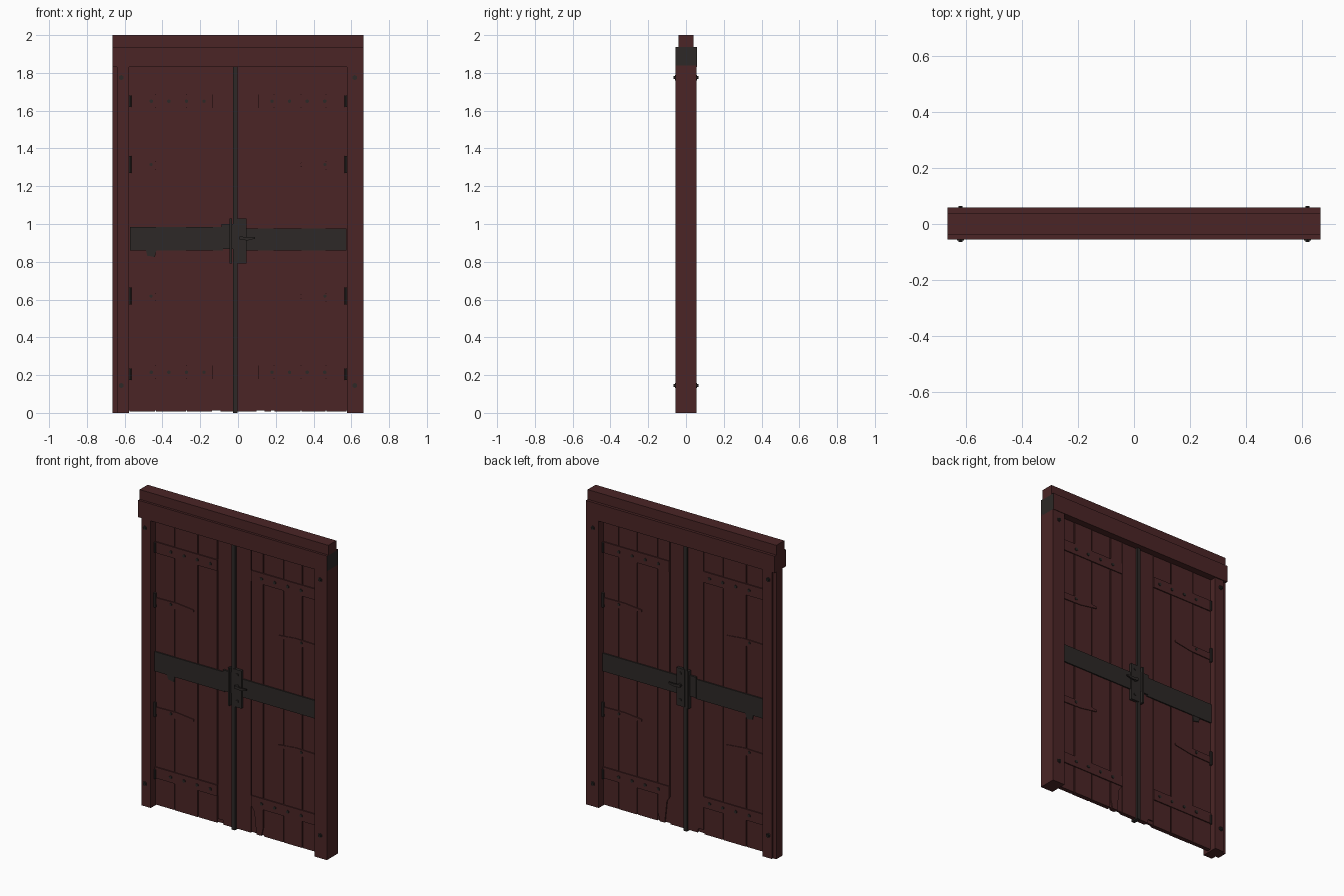
import bpy, bmesh, math
from mathutils import Matrix

if "Cube" in bpy.data.objects:
    bpy.data.objects.remove(bpy.data.objects["Cube"])


def material(name, rgb):
    m = bpy.data.materials.new(name)
    m.diffuse_color = (*rgb, 1)
    m.use_nodes = True
    m.node_tree.nodes["Principled BSDF"].inputs["Base Color"].default_value = m.diffuse_color
    return m


WOOD = material("red brown wood", (0.070, 0.0185, 0.019))
IRON = material("dark iron", (0.026, 0.0215, 0.020))


def finish(name, bm, mat):
    bmesh.ops.recalc_face_normals(bm, faces=bm.faces)
    me = bpy.data.meshes.new(name)
    bm.to_mesh(me)
    bm.free()
    me.materials.append(mat)
    ob = bpy.data.objects.new(name, me)
    bpy.context.collection.objects.link(ob)
    return ob


def prism(name, pts, y0, y1, mat):
    """Extrude an outline in the xz plane from y0 to y1."""
    bm = bmesh.new()
    f = bm.faces.new([bm.verts.new((x, y0, z)) for x, z in pts])
    r = bmesh.ops.extrude_face_region(bm, geom=[f])
    for v in r["geom"]:
        if isinstance(v, bmesh.types.BMVert):
            v.co.y = y1
    return finish(name, bm, mat)


def box(name, x0, x1, y0, y1, z0, z1, mat):
    return prism(name, [(x0, z0), (x1, z0), (x1, z1), (x0, z1)], y0, y1, mat)


def rod(name, x, y, z, r, length, mat, axis="Z", seg=8):
    bm = bmesh.new()
    rot = Matrix.Rotation(math.pi / 2, 4, "X") if axis == "Y" else Matrix()
    bmesh.ops.create_cone(bm, cap_ends=True, segments=seg, radius1=r, radius2=r,
                          depth=length, matrix=Matrix.Translation((x, y, z)) @ rot)
    return finish(name, bm, mat)


# frame posts: the left one has a set-in outer strip
box("left_post", -0.641, -0.577, -0.055, 0.052, 0, 1.84, WOOD)
box("left_post_outer_strip", -0.665, -0.64, -0.022, 0.040, 0, 1.84, WOOD)
box("right_post", 0.577, 0.665, -0.055, 0.055, 0, 1.84, WOOD)

# lintel with one dark end, and the smaller beam on top
lintel = box("lintel", -0.665, 0.665, -0.055, 0.058, 1.83, 1.938, WOOD)
lintel.data.materials.append(IRON)
for p in lintel.data.polygons:
    if p.normal.x > 0.9:
        p.material_index = 1
box("top_beam", -0.665, 0.665, -0.040, 0.040, 1.935, 2.0, WOOD)

# frame bolts through both posts
for x in (-0.618, 0.618):
    for z in (0.145, 1.775):
        rod("frame_bolt", x, 0, z, 0.014, 0.118, IRON, "Y", 6)
        rod("frame_bolt_tip", x, 0, z, 0.008, 0.130, IRON, "Y", 6)

# door leaves: thin core with separate planks, one of them split at the foot
box("left_core", -0.577, -0.022, -0.007, 0.007, 0.012, 1.83, WOOD)
box("right_core", -0.004, 0.577, -0.007, 0.007, 0.012, 1.83, WOOD)
G = 0.003
edges_l = [-0.577, -0.437, -0.272, -0.135, -0.022]
edges_r = [-0.006, 0.102, 0.190, 0.333, 0.465, 0.577]
for side, edges in (("left", edges_l), ("right", edges_r)):
    for i, (a, b) in enumerate(zip(edges, edges[1:])):
        a, b = a + G, b - G
        t = 0.013 + 0.0015 * (i % 2)
        pts = [(a, 0.008), (b, 0.008), (b, 1.835), (a, 1.835)]
        if side == "right" and i == 1:
            pts = [(a, 0.18), (a + 0.02, 0.15), (a + 0.035, 0.008), (b - 0.012, 0.008),
                   (b, 0.06), (b, 1.835), (a, 1.835), (a, 0.36)]
        if side == "left" and i == 3:
            pts = [(a, 0.035), (a + 0.035, 0.035), (a + 0.04, 0.008), (b, 0.008),
                   (b, 1.835), (a, 1.835)]
        prism(side + "_plank", pts, -t, t, WOOD)

# iron cover strip where the leaves meet
box("centre_strip", -0.026, -0.003, -0.027, 0.027, 0, 1.83, IRON)

# iron belts around both leaves
box("left_belt", -0.573, -0.08, -0.021, 0.021, 0.86, 0.985, IRON)
box("right_belt", 0.04, 0.575, -0.021, 0.021, 0.86, 0.975, IRON)
prism("belt_torn_corner", [(-0.49, 0.87), (-0.48, 0.832), (-0.44, 0.825), (-0.43, 0.87)],
      -0.019, 0.019, IRON)

# strap hinges, short hinges, rivets and barrels, through both faces
for s, inner, name in ((-1, 0.135, "left"), (1, 0.105, "right")):
    for z0, z1 in ((0.18, 0.25), (1.615, 1.685)):
        x0, x1 = sorted((s * inner, s * 0.572))
        box(name + "_strap", x0, x1, -0.020, 0.020, z0, z1, WOOD)
        for k in range(4):
            x = s * (0.18 + k * 0.093)
            rod(name + "_rivet", x, 0, (z0 + z1) / 2, 0.010, 0.050, IRON, "Y", 6)
    for z in (0.618, 1.315):
        prism(name + "_short_hinge",
              [(s * 0.575, z - 0.03), (s * 0.42, z - 0.026), (s * 0.30, z - 0.006),
               (s * 0.30, z + 0.006), (s * 0.42, z + 0.018), (s * 0.575, z + 0.014)],
              -0.019, 0.019, WOOD)
        rod(name + "_hinge_rivet", s * 0.46, 0, z, 0.009, 0.048, IRON, "Y", 6)
        for y in (-0.020, 0.020):
            rod(name + "_hinge_barrel", s * 0.571, y, z, 0.008, 0.09, IRON)
    for y in (-0.020, 0.020):
        rod(name + "_strap_barrel", s * 0.571, y, 0.205, 0.007, 0.06, IRON)
        rod(name + "_strap_barrel", s * 0.571, y, 1.65, 0.007, 0.06, IRON)

# lock plates, latch bar and handles on both faces
box("left_lock_plate", -0.088, -0.024, -0.026, 0.026, 0.868, 1.0, IRON)
box("right_lock_plate", -0.012, 0.045, -0.031, 0.031, 0.79, 1.03, IRON)
box("left_pull", -0.045, -0.032, -0.038, 0.038, 0.79, 1.03, IRON)
for y in (-1, 1):
    rod("handle_stem", 0.018, y * 0.034, 0.925, 0.011, 0.03, IRON, "Y")
    y0, y1 = sorted((y * 0.040, y * 0.050))
    prism("handle_lever", [(0.008, 0.917), (0.05, 0.913), (0.09, 0.922), (0.09, 0.931),
                           (0.05, 0.929), (0.008, 0.935)], y0, y1, IRON)
    rod("keyhole_boss", 0.018, y * 0.031, 0.83, 0.009, 0.010, IRON, "Y")
    rod("plate_rivet", 0.018, y * 0.031, 1.0, 0.009, 0.010, IRON, "Y", 6)
